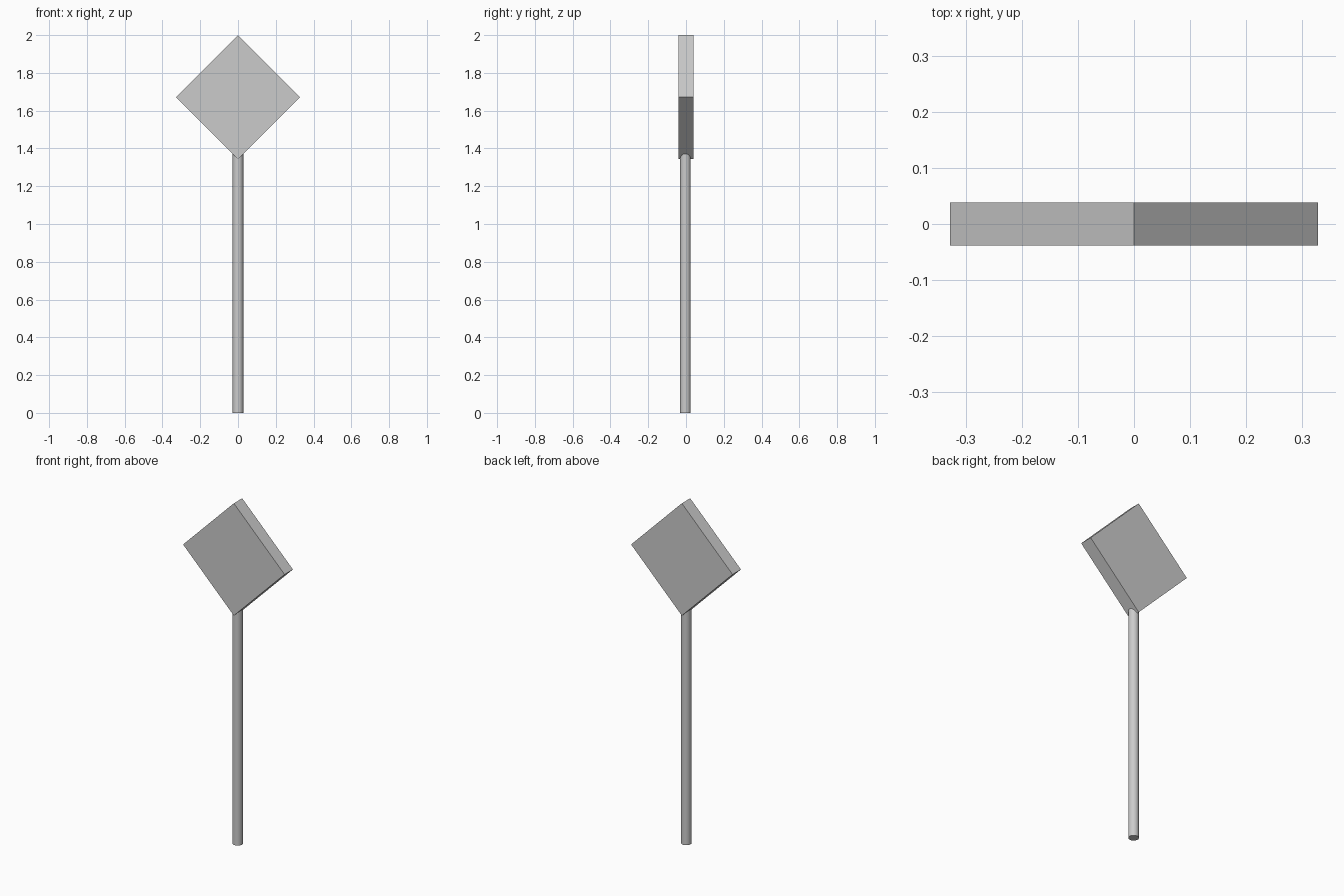
import bpy, math

if "Cube" in bpy.data.objects:
    bpy.data.objects.remove(bpy.data.objects["Cube"])

# Round pole
POLE_TOP = 1.375
bpy.ops.mesh.primitive_cylinder_add(vertices=32, radius=0.028, depth=POLE_TOP,
                                    location=(0, -0.003, POLE_TOP / 2))
pole = bpy.context.object
pole.name = "pole"
bpy.ops.object.shade_smooth_by_angle(angle=math.radians(30))

# Square sign panel standing on its corner
HALF_DIAGONAL = 0.328
side = HALF_DIAGONAL * math.sqrt(2)
bpy.ops.mesh.primitive_cube_add(size=1, location=(0, 0, 2 - HALF_DIAGONAL),
                                rotation=(0, math.radians(45), 0))
panel = bpy.context.object
panel.name = "sign_panel"
panel.scale = (side, 0.077, side)
bpy.ops.object.transform_apply(location=False, rotation=True, scale=True)
